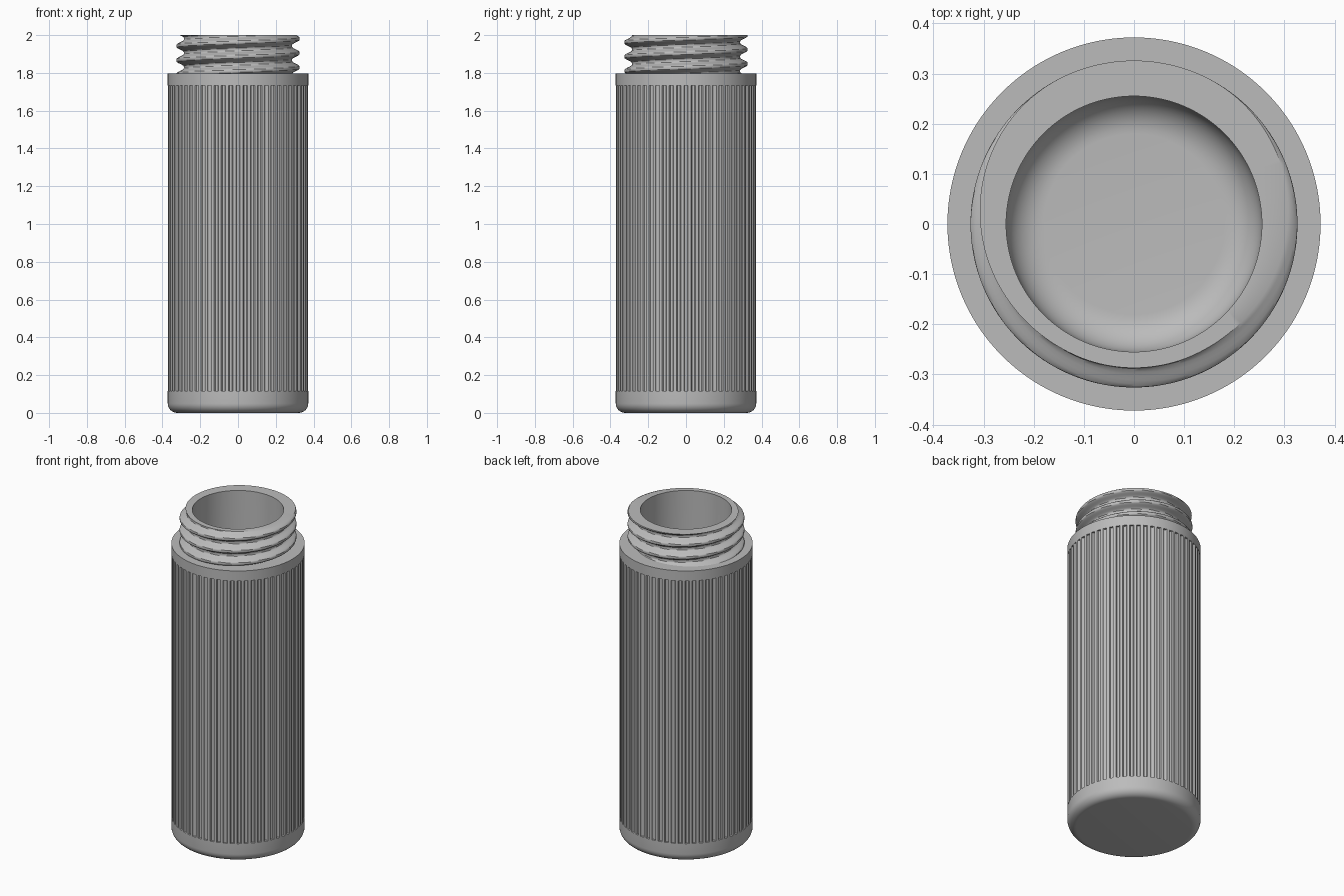
import bpy
import math

cube = bpy.data.objects.get("Cube")
if cube:
    bpy.data.objects.remove(cube, do_unlink=True)

RADIUS, SHOULDER, TOP = 0.372, 1.796, 2.0
BORE, FLOOR = 0.255, 0.1
RIBS, RIB_STEPS = 60, 10
ROOT, CREST, PITCH = 0.287, 0.326, 0.076

grey = bpy.data.materials.new("plain grey")
grey.use_nodes = True
colour = (0.5, 0.5, 0.5, 1)
grey.diffuse_color = colour
grey.node_tree.nodes["Principled BSDF"].inputs["Base Color"].default_value = colour


def lathe(name, rings, segments, cap=None):
    """Skin rings of (radius or radius function of angle, z); cap names the ring to close."""
    verts, faces = [], []
    for radius, z in rings:
        for j in range(segments):
            a = math.tau * j / segments
            r = radius(a) if callable(radius) else radius
            verts.append((r * math.cos(a), r * math.sin(a), z))
    for i in range(len(rings) - 1):
        low, high = i * segments, (i + 1) * segments
        for j in range(segments):
            k = (j + 1) % segments
            faces.append((low + j, low + k, high + k, high + j))
    if cap == "first":
        faces.append(tuple(reversed(range(segments))))
    elif cap == "last":
        start = (len(rings) - 1) * segments
        faces.append(tuple(range(start, start + segments)))
    mesh = bpy.data.meshes.new(name)
    mesh.from_pydata(verts, [], faces)
    mesh.materials.append(grey)
    obj = bpy.data.objects.new(name, mesh)
    bpy.context.collection.objects.link(obj)
    bpy.ops.object.select_all(action="DESELECT")
    obj.select_set(True)
    bpy.context.view_layer.objects.active = obj
    bpy.ops.object.shade_smooth_by_angle(angle=math.radians(32))
    return obj


def fillet(radius, z, size, steps=8):
    """Quarter round from a flat floor up to a vertical wall."""
    return [(radius - size + size * math.sin(t), z + size - size * math.cos(t))
            for t in (math.pi / 2 * i / steps for i in range(steps + 1))]


def fluted(a):
    """Round grooves between flat lands."""
    t = (a / math.tau * RIBS + 0.5) % 1 - 0.5
    half = 0.3
    groove = math.sqrt(max(0, 1 - (t / half) ** 2)) if abs(t) < half else 0
    return RADIUS - 0.011 * groove


def thread(z):
    """Radius of the helical thread at height z, as a function of angle."""
    def radius(a):
        u = (z - TOP) / PITCH - (a / math.tau - 0.25)
        d = abs(u - round(u))
        s = min(1, max(0, (0.43 - d) / 0.36))
        return ROOT + (CREST - ROOT) * s * s * (3 - 2 * s)
    return radius


# Fluted body with rounded foot and flat shoulder
body = fillet(RADIUS, 0, 0.05)
body += [(RADIUS, 0.115), (fluted, 0.116), (fluted, 1.733), (RADIUS, 1.734),
         (RADIUS, SHOULDER), (BORE, SHOULDER)]
lathe("fluted_body", body, RIBS * RIB_STEPS, cap="first")

# Threaded neck with flat rim
rows = 48
heights = [SHOULDER + (TOP - SHOULDER) * i / rows for i in range(rows + 1)]
neck = [(thread(z), z) for z in heights] + [(BORE, TOP)]
lathe("threaded_neck", neck, 160)

# Bore with rounded floor
bore = [(BORE, TOP)] + list(reversed(fillet(BORE, FLOOR, 0.075, 10)))
lathe("inner_bore", bore, 160, cap="last")
